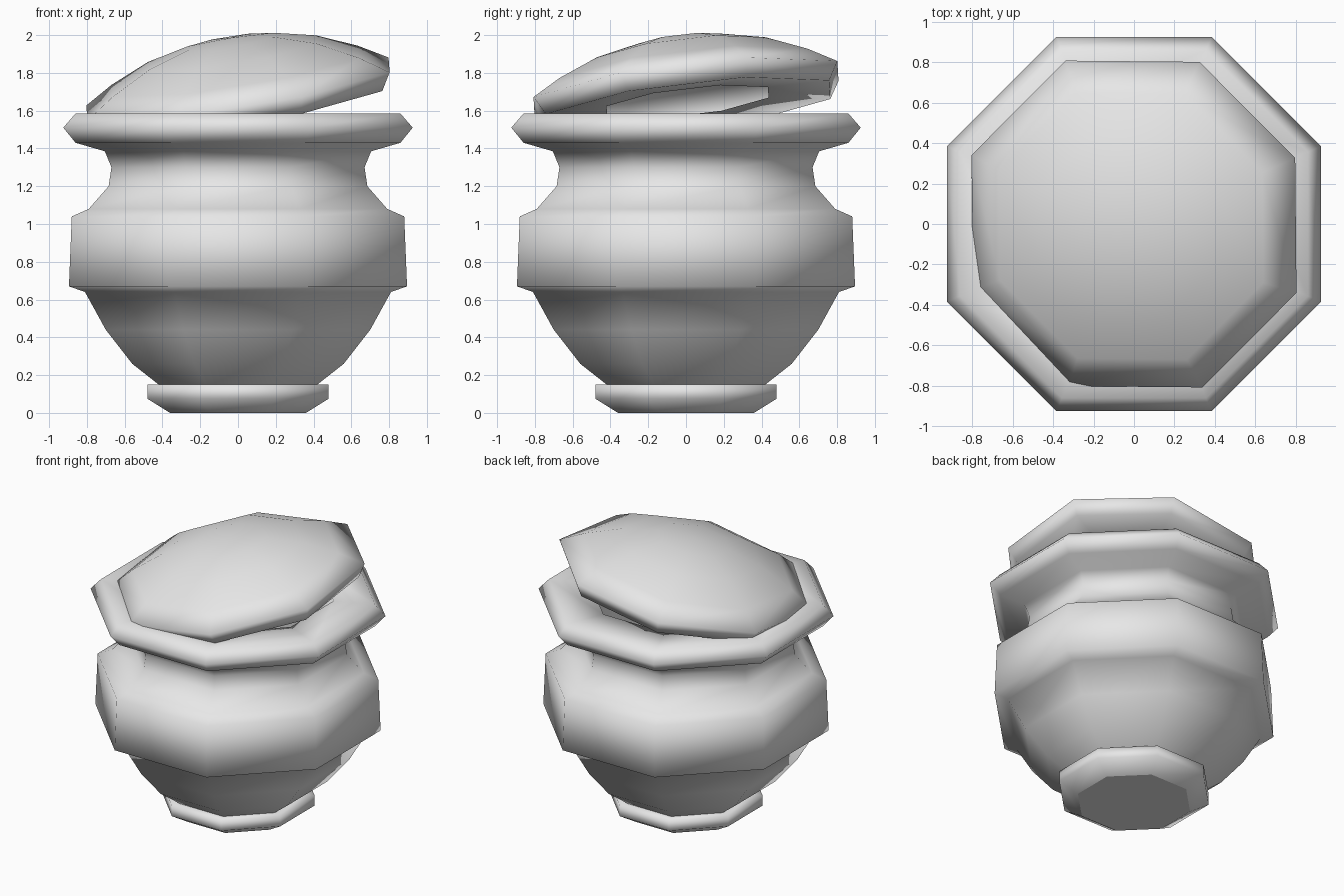
import bpy, bmesh, math
from mathutils import Vector

SIDES = 8
cube = bpy.data.objects.get("Cube")
if cube:
    bpy.data.objects.remove(cube, do_unlink=True)

grey = bpy.data.materials.new("plain grey clay")
grey.use_nodes = True
color = (0.8, 0.8, 0.8, 1.0)
grey.diffuse_color = color
grey.node_tree.nodes["Principled BSDF"].inputs["Base Color"].default_value = color


def lathe(name, profile, cap_start=False):
    """Octagonal turned part; profile is (flat-side distance, height), outside upward."""
    bm = bmesh.new()
    rings = []
    for dist, z in profile:
        if dist == 0:
            rings.append([bm.verts.new((0, 0, z))] * SIDES)
            continue
        r = dist / math.cos(math.pi / SIDES)
        angles = [(i + 0.5) * math.tau / SIDES for i in range(SIDES)]
        rings.append([bm.verts.new((r * math.cos(a), r * math.sin(a), z)) for a in angles])
    for low, high in zip(rings, rings[1:]):
        for i in range(SIDES):
            j = (i + 1) % SIDES
            corners = dict.fromkeys((low[i], low[j], high[j], high[i]))
            bm.faces.new(list(corners)).smooth = True
    if cap_start:
        bm.faces.new(rings[0][::-1]).smooth = False
    mesh = bpy.data.meshes.new(name)
    bm.to_mesh(mesh)
    bm.free()
    mesh.materials.append(grey)
    obj = bpy.data.objects.new(name, mesh)
    bpy.context.collection.objects.link(obj)
    return obj


# Foot with a chamfered underside
lathe("foot", [(0.36, 0), (0.48, 0.075), (0.48, 0.15), (0.4, 0.15)], cap_start=True)

# Bowl, raised belly band, neck, flared rim and hollow inside
lathe("pot_body", [
    (0.42, 0.15), (0.56, 0.26), (0.70, 0.44), (0.81, 0.64),
    (0.895, 0.67), (0.88, 1.04), (0.79, 1.08),
    (0.685, 1.20), (0.67, 1.30), (0.705, 1.385),
    (0.86, 1.43), (0.925, 1.51), (0.86, 1.585),
    (0.60, 1.585), (0.58, 1.30), (0.70, 0.95), (0.60, 0.50), (0, 0.25)])

# Domed lid with an open lip beneath, resting askew
lid = lathe("lid", [
    (0.43, -0.07), (0.755, -0.095), (0.81, 0),
    (0.66, 0.095), (0.45, 0.195), (0.23, 0.255), (0, 0.275)])
lid.location.z = 1.715
tilt = Vector((0, 0, 1)).rotation_difference(Vector((-0.16, -0.12, 1)))
lid.rotation_euler = tilt.to_euler()
